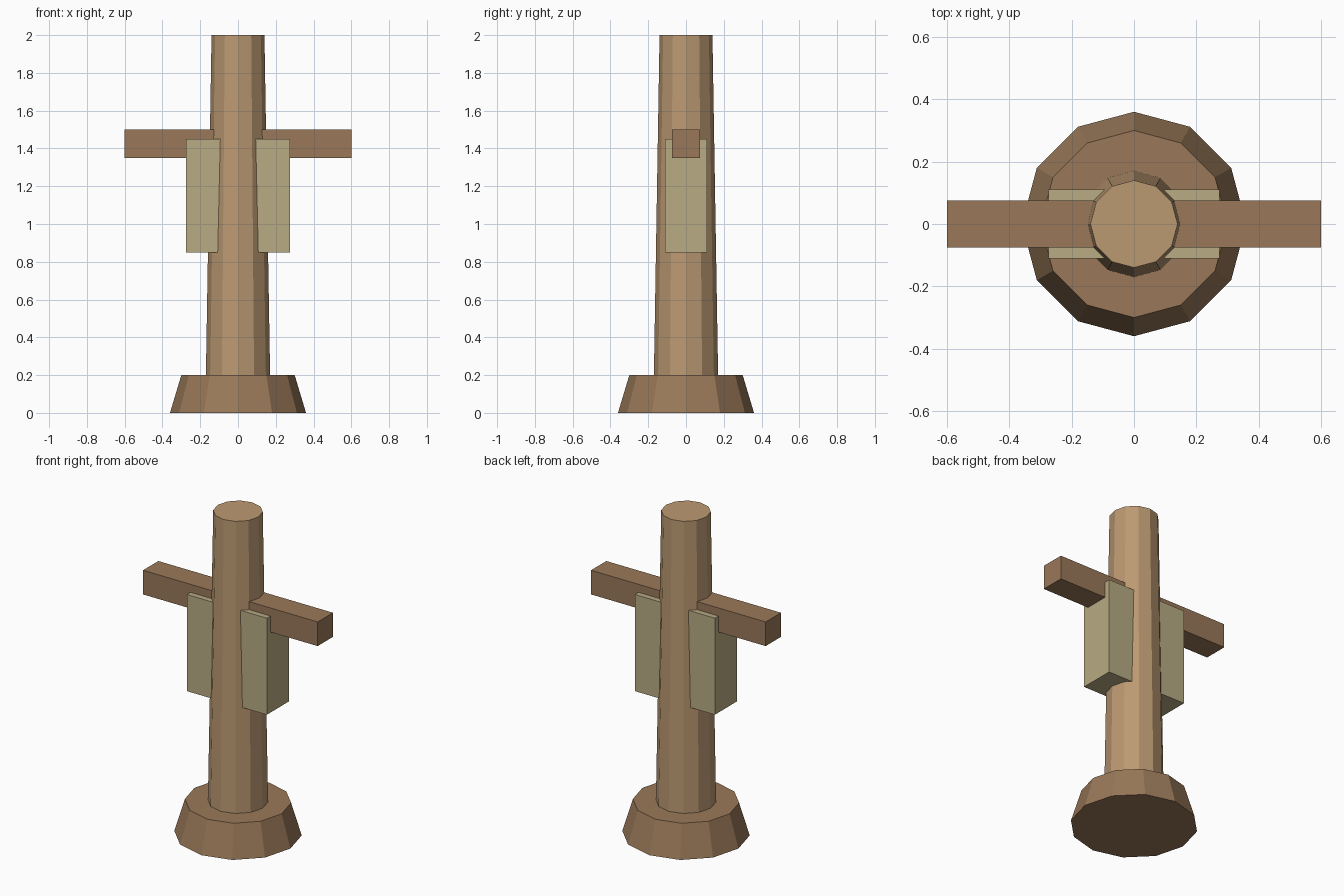
import bpy

if "Cube" in bpy.data.objects:
    bpy.data.objects.remove(bpy.data.objects["Cube"])


def material(name, colour):
    mat = bpy.data.materials.new(name)
    mat.diffuse_color = (*colour, 1.0)
    mat.use_nodes = True
    mat.node_tree.nodes["Principled BSDF"].inputs["Base Color"].default_value = mat.diffuse_color
    return mat


def finish(name, mat):
    obj = bpy.context.object
    obj.name = name
    obj.data.materials.append(mat)
    return obj


def tapered(name, r_bottom, r_top, z0, z1, mat):
    bpy.ops.mesh.primitive_cone_add(vertices=12, radius1=r_bottom, radius2=r_top,
                                    depth=z1 - z0, location=(0, 0, (z0 + z1) / 2))
    return finish(name, mat)


def box(name, width, depth, z0, z1, mat):
    bpy.ops.mesh.primitive_cube_add(size=1, location=(0, 0, (z0 + z1) / 2))
    obj = finish(name, mat)
    for v in obj.data.vertices:
        v.co.x *= width
        v.co.y *= depth
        v.co.z *= z1 - z0
    return obj


dark_wood = material("dark_wood", (0.32, 0.19, 0.10))
light_wood = material("light_wood", (0.50, 0.32, 0.17))
straw = material("straw", (0.48, 0.41, 0.23))

# Flared foot and tapered post
tapered("base", 0.36, 0.30, 0.0, 0.2, dark_wood)
tapered("post", 0.17, 0.14, 0.2, 2.0, light_wood)

# Arm beam and body padding, both passing through the post
box("crossbar", 1.2, 0.15, 1.35, 1.5, dark_wood)
box("body_padding", 0.55, 0.22, 0.85, 1.45, straw)
